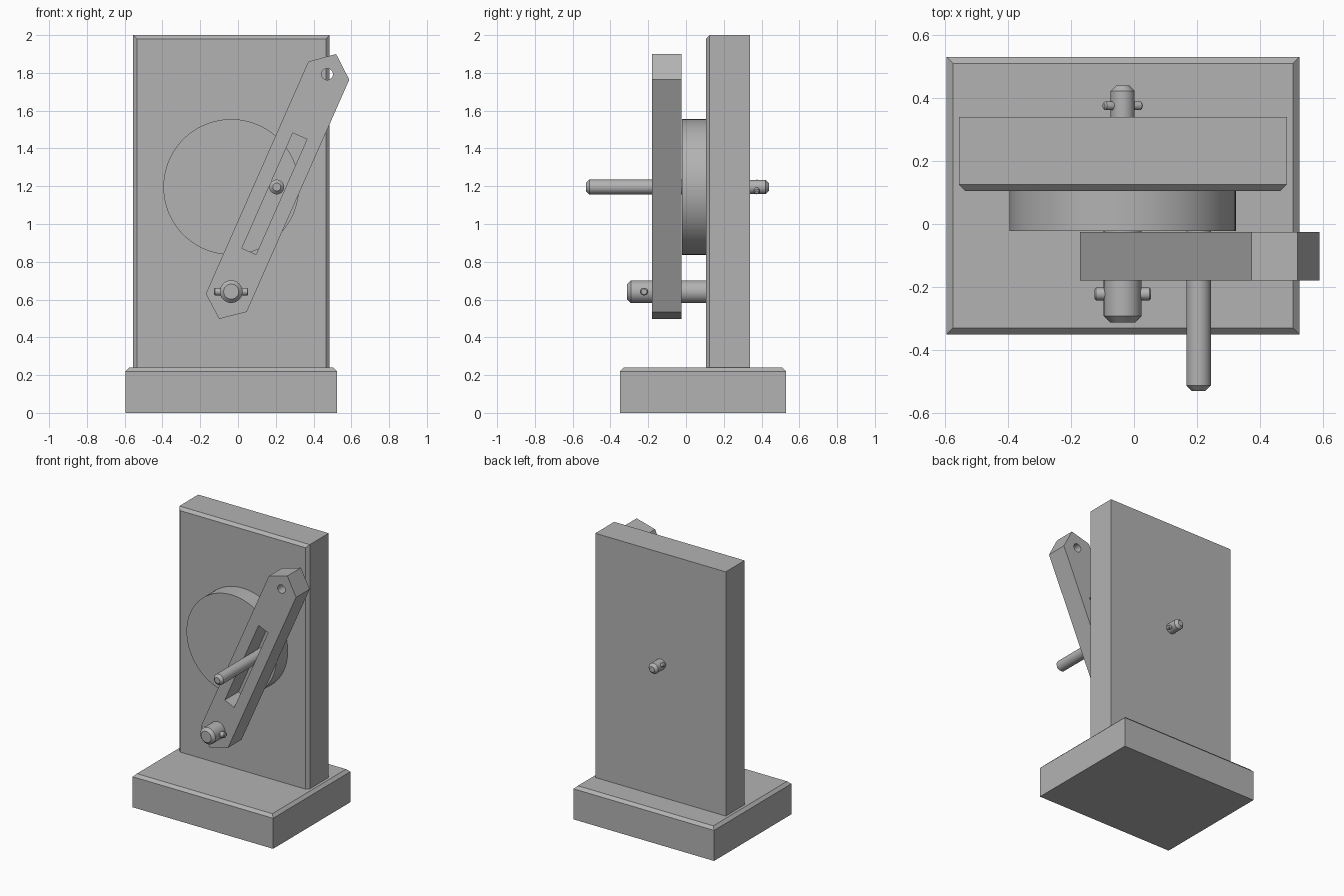
import bpy, bmesh
from math import radians, cos, sin, pi, sqrt
from mathutils import Vector, Matrix

cube = bpy.data.objects.get("Cube")
if cube:
    bpy.data.objects.remove(cube, do_unlink=True)

grey = bpy.data.materials.new("plain grey")
grey.use_nodes = True
colour = (0.45, 0.45, 0.45, 1)
grey.diffuse_color = colour
grey.node_tree.nodes["Principled BSDF"].inputs["Base Color"].default_value = colour


def add(name, mesh, smooth=False):
    obj = bpy.data.objects.new(name, mesh)
    bpy.context.collection.objects.link(obj)
    mesh.materials.clear()
    mesh.materials.append(grey)
    if smooth:
        bpy.ops.object.select_all(action='DESELECT')
        obj.select_set(True)
        bpy.context.view_layer.objects.active = obj
        bpy.ops.object.shade_smooth_by_angle(angle=radians(30))
    return obj


def block(name, low, high, chamfer, pick):
    """Box whose edges chosen by pick(edge midpoint, centre) are chamfered."""
    low, high = Vector(low), Vector(high)
    mid = (low + high) / 2
    bm = bmesh.new()
    bmesh.ops.create_cube(bm, size=1)
    bmesh.ops.scale(bm, vec=high - low, verts=bm.verts)
    bmesh.ops.translate(bm, vec=mid, verts=bm.verts)
    edges = [e for e in bm.edges if pick((e.verts[0].co + e.verts[1].co) / 2, mid)]
    bmesh.ops.bevel(bm, geom=edges, offset=chamfer, segments=1, affect='EDGES')
    mesh = bpy.data.meshes.new(name)
    bm.to_mesh(mesh)
    bm.free()
    return add(name, mesh)


def rod(name, start, end, radius, start_cut=0, end_cut=0, sides=48):
    """Round bar between two points with optional chamfered ends."""
    start, end = Vector(start), Vector(end)
    length = (end - start).length
    bm = bmesh.new()
    bmesh.ops.create_cone(bm, cap_ends=True, segments=sides, radius1=radius,
                          radius2=radius, depth=length)
    for side, cut in ((-1, start_cut), (1, end_cut)):
        if cut:
            rim = [e for e in bm.edges
                   if all(v.co.z * side > length / 2 - 1e-4 for v in e.verts)]
            bmesh.ops.bevel(bm, geom=rim, offset=cut, segments=1, affect='EDGES')
    turn = (end - start).to_track_quat('Z', 'Y').to_matrix().to_4x4()
    bm.transform(Matrix.Translation((start + end) / 2) @ turn)
    mesh = bpy.data.meshes.new(name)
    bm.to_mesh(mesh)
    bm.free()
    return add(name, mesh, True)


# Stand
block("base", (-0.595, -0.35, 0), (0.525, 0.53, 0.24), 0.02,
      lambda p, c: p.z > 0.23)
block("back_board", (-0.555, 0.105, 0.24), (0.485, 0.34, 2), 0.02,
      lambda p, c: p.y < 0.11 and p.z > 0.3)

# Crank wheel, its axle and the crank pin
cx, cz = -0.036, 1.196
rod("crank_wheel", (cx, 0.105, cz), (cx, -0.022, cz), 0.359, sides=96)
rod("wheel_axle", (cx, 0.1, cz), (cx, 0.44, cz), 0.038, end_cut=0.018)
rod("axle_cross_pin", (cx - 0.06, 0.375, cz + 0.028), (cx + 0.06, 0.375, cz - 0.028),
    0.014, 0.005, 0.005, 24)
rod("crank_pin", (0.205, -0.022, cz), (0.205, -0.53, cz), 0.039, end_cut=0.018)

# Pivot of the lever
pz = 0.642
rod("pivot_pin", (cx, 0.105, pz), (cx, -0.312, pz), 0.06, end_cut=0.02)
rod("pivot_cross_pin", (cx - 0.09, -0.222, pz), (cx + 0.09, -0.222, pz),
    0.02, 0.005, 0.005, 24)

# Slotted lever: outline, slot and end hole filled as one flat shape, then thickened
reach, half = 1.258, 0.1185
outline = [(-0.158, 0), (-0.065, -half), (reach + 0.021, -half),
           (reach + 0.117, 0), (reach + 0.021, half), (-0.065, half)]
slot = [(0.233, -0.041), (0.9, -0.041), (0.9, 0.041), (0.233, 0.041)]
hole = [(reach + 0.03 * cos(a * pi / 16), 0.03 * sin(a * pi / 16)) for a in range(32)]
curve = bpy.data.curves.new("lever_shape", 'CURVE')
curve.dimensions = '2D'
curve.fill_mode = 'BOTH'
curve.extrude = 0.0775
for points in (outline, slot, hole):
    spline = curve.splines.new('POLY')
    spline.points.add(len(points) - 1)
    for point, (u, v) in zip(spline.points, points):
        point.co = (u, v, 0, 1)
    spline.use_cyclic_u = True
shape = bpy.data.objects.new("lever_shape", curve)
bpy.context.collection.objects.link(shape)
bpy.context.view_layer.update()
lever_mesh = bpy.data.meshes.new_from_object(
    shape.evaluated_get(bpy.context.evaluated_depsgraph_get()))
bpy.data.objects.remove(shape, do_unlink=True)
bm = bmesh.new()
bm.from_mesh(lever_mesh)
bmesh.ops.remove_doubles(bm, verts=bm.verts, dist=1e-4)
bmesh.ops.recalc_face_normals(bm, faces=bm.faces)
a, b = 0.404, sqrt(1 - 0.404 ** 2)
frame = Matrix(((a, -b, 0, cx), (0, 0, -1, -0.1025), (b, a, 0, pz), (0, 0, 0, 1)))
bm.transform(frame)
bm.to_mesh(lever_mesh)
bm.free()
add("slotted_lever", lever_mesh, True)
